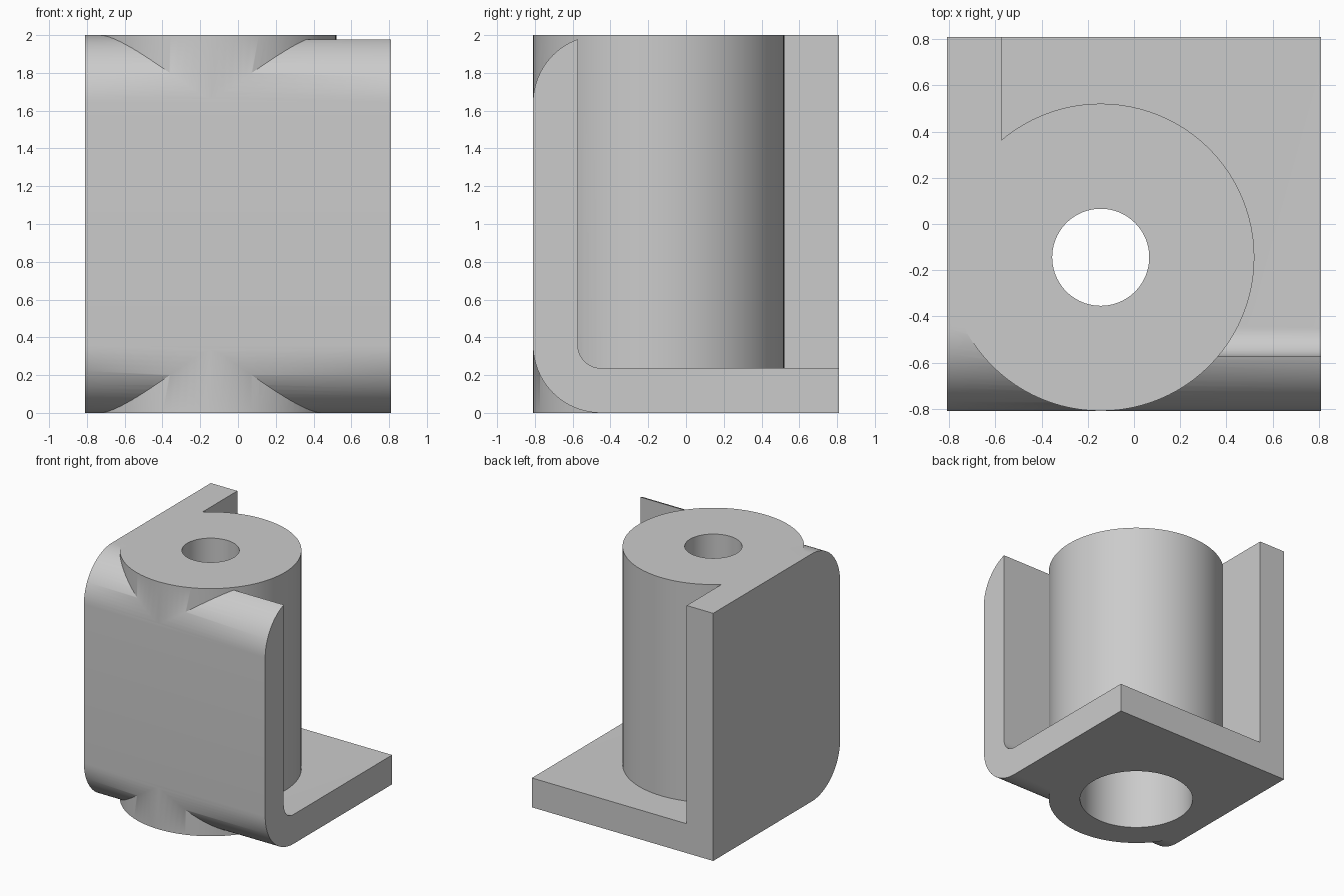
import bpy
import math

cube = bpy.data.objects.get("Cube")
if cube:
    bpy.data.objects.remove(cube, do_unlink=True)

HALF, HEIGHT, WALL = 0.81, 2.0, 0.237
ROUND = 0.36                     # outer edge radius
INNER = HALF - WALL              # inner face of the walls
POST, POST_R = -0.144, 0.665     # post centre (x and y) and radius

grey = bpy.data.materials.new("plain grey")
grey.use_nodes = True
colour = (0.6, 0.6, 0.6, 1)
grey.diffuse_color = colour
grey.node_tree.nodes["Principled BSDF"].inputs["Base Color"].default_value = colour


def arc(cy, cz, r, start, end, steps=20):
    """Points of an arc in the y-z plane, angles in degrees."""
    angles = [math.radians(start + (end - start) * i / steps) for i in range(steps + 1)]
    return [(cy + r * math.cos(a), cz + r * math.sin(a)) for a in angles]


def prism(name, profile, x0, x1):
    """Extrude a counter-clockwise y-z profile along x."""
    n = len(profile)
    verts = [(x, y, z) for x in (x0, x1) for y, z in profile]
    faces = [tuple(reversed(range(n))), tuple(range(n, 2 * n))]
    faces += [(i, (i + 1) % n, (i + 1) % n + n, i + n) for i in range(n)]
    mesh = bpy.data.meshes.new(name)
    mesh.from_pydata(verts, [], faces)
    mesh.materials.append(grey)
    obj = bpy.data.objects.new(name, mesh)
    bpy.context.collection.objects.link(obj)
    return obj


def cylinder(name, radius, z0, z1):
    bpy.ops.mesh.primitive_cylinder_add(vertices=96, radius=radius, depth=z1 - z0,
                                        location=(POST, POST, (z0 + z1) / 2))
    obj = bpy.context.object
    obj.name = name
    obj.data.materials.append(grey)
    return obj


def combine(body, tool, operation):
    """Apply a boolean and discard the tool."""
    bpy.ops.object.select_all(action='DESELECT')
    body.select_set(True)
    bpy.context.view_layer.objects.active = body
    mod = body.modifiers.new(operation, 'BOOLEAN')
    mod.operation, mod.solver, mod.object = operation, 'EXACT', tool
    bpy.ops.object.modifier_apply(modifier=mod.name)
    bpy.data.objects.remove(tool, do_unlink=True)


# Block with both front edges rounded
c = -HALF + ROUND
block = [(HALF, 0), (HALF, HEIGHT)]
block += arc(c, HEIGHT - ROUND, ROUND, 90, 180)
block += arc(c, ROUND, ROUND, 180, 270)
bracket = prism("corner_bracket", block, -HALF, HALF)

# Open pocket leaving front wall, side wall and floor
r = ROUND - WALL
pocket = [(1, WALL), (1, 2.3), (-INNER, 2.3)] + arc(r - INNER, WALL + r, r, 180, 270)
combine(bracket, prism("pocket_cutter", pocket, -INNER, 1), 'DIFFERENCE')

# Hollow round post, with a small hole in its top
combine(bracket, cylinder("post", POST_R, 0, HEIGHT), 'UNION')
combine(bracket, cylinder("bore_cutter", POST_R - WALL, -0.2, HEIGHT - WALL), 'DIFFERENCE')
combine(bracket, cylinder("hole_cutter", 0.21, 1, 2.3), 'DIFFERENCE')

bpy.ops.object.shade_smooth_by_angle(angle=math.radians(30))
